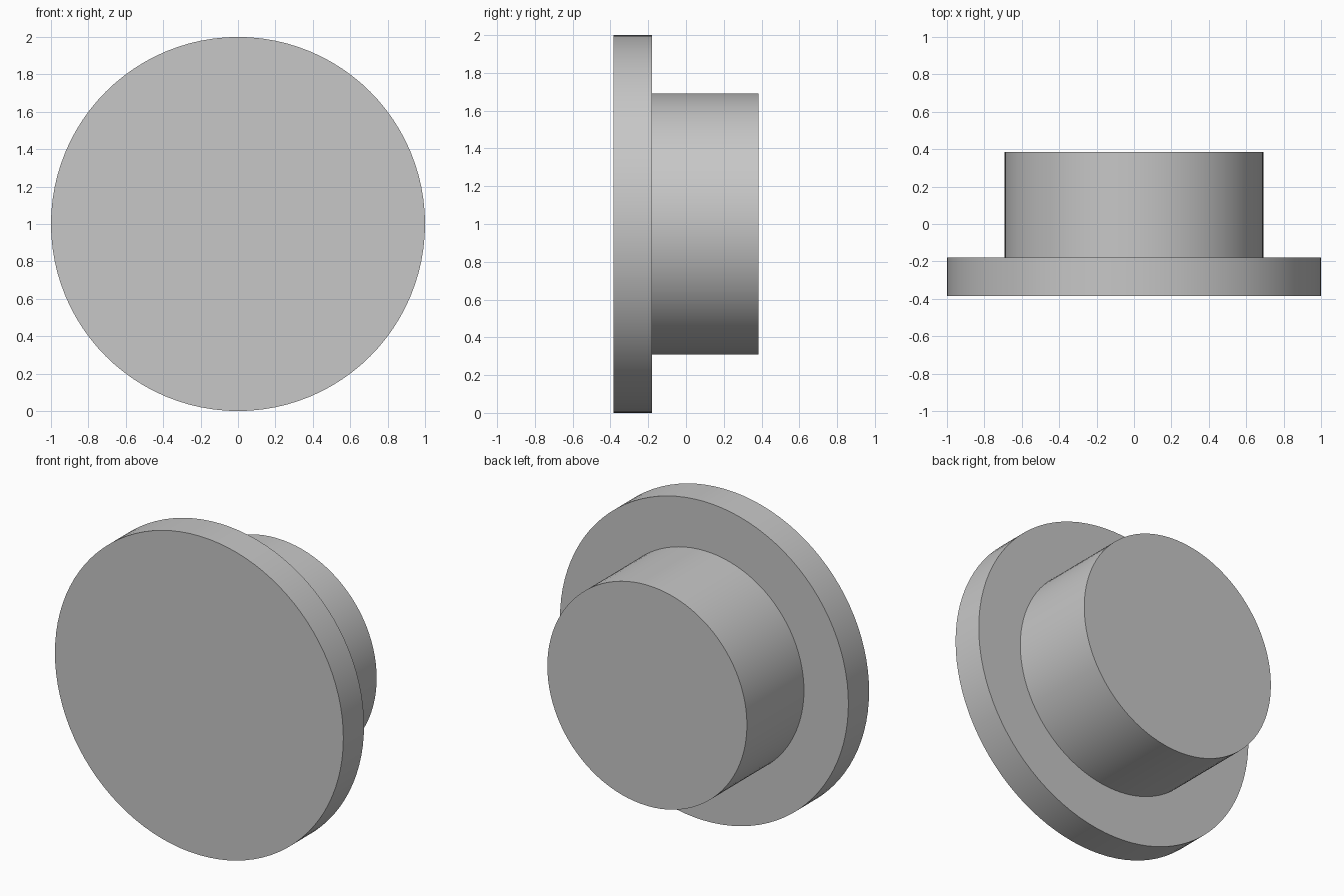
import bpy
import bmesh
from math import cos, sin, tau, radians

SEGMENTS = 96
CENTRE_Z = 1.0

cube = bpy.data.objects.get("Cube")
if cube:
    bpy.data.objects.remove(cube, do_unlink=True)

# Plain grey material
grey = bpy.data.materials.new("plain_grey")
grey.use_nodes = True
colour = (0.57, 0.57, 0.57, 1.0)
grey.diffuse_color = colour
grey.node_tree.nodes["Principled BSDF"].inputs["Base Color"].default_value = colour


def turned_part(name, profile):
    """Turn (radius, y) points about the y axis and cap both ends."""
    bm = bmesh.new()
    rings = []
    for radius, y in profile:
        angles = [tau * i / SEGMENTS for i in range(SEGMENTS)]
        rings.append([bm.verts.new((radius * cos(a), y, radius * sin(a))) for a in angles])
    for ring, following in zip(rings, rings[1:]):
        for i in range(SEGMENTS):
            j = (i + 1) % SEGMENTS
            bm.faces.new((ring[i], ring[j], following[j], following[i]))
    bm.faces.new(rings[0])
    bm.faces.new(rings[-1])
    bmesh.ops.recalc_face_normals(bm, faces=bm.faces)
    mesh = bpy.data.meshes.new(name)
    bm.to_mesh(mesh)
    bm.free()
    mesh.materials.append(grey)
    obj = bpy.data.objects.new(name, mesh)
    obj.location.z = CENTRE_Z
    bpy.context.collection.objects.link(obj)
    return obj


# Wide front flange stepping down to the narrower rear boss
plug = turned_part("flanged_plug", [(1.0, -0.385), (1.0, -0.18), (0.692, -0.18), (0.692, 0.385)])

# Smooth round walls with crisp rims
bpy.ops.object.select_all(action="DESELECT")
plug.select_set(True)
bpy.context.view_layer.objects.active = plug
bpy.ops.object.shade_smooth_by_angle(angle=radians(30))
